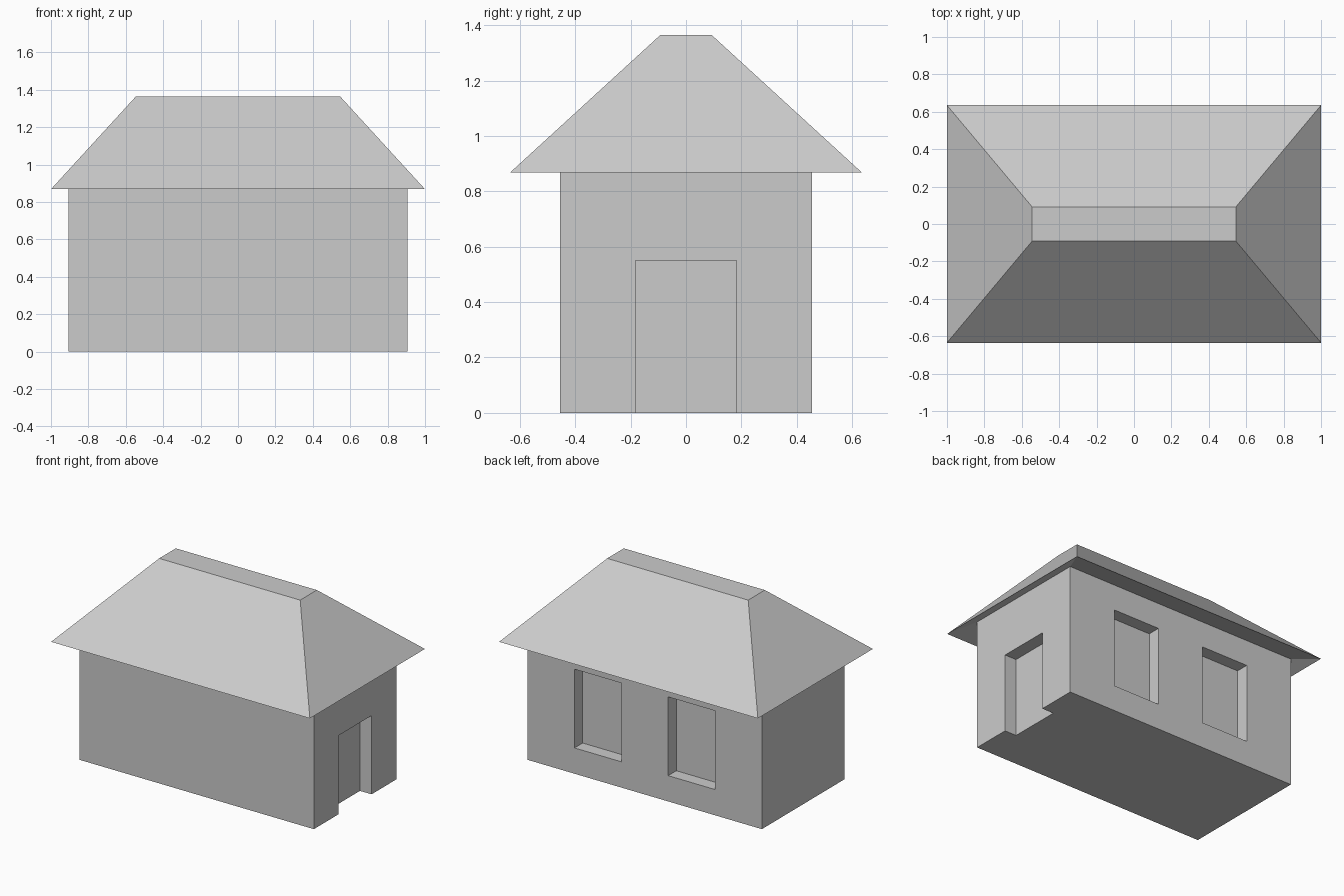
import bpy
import bmesh
from mathutils import Matrix, Vector

default_cube = bpy.data.objects.get("Cube")
if default_cube:
    bpy.data.objects.remove(default_cube, do_unlink=True)

WALL_X, WALL_Y, WALL_TOP = 0.905, 0.455, 0.91
RECESS = 0.09

# Single plain material
grey = bpy.data.materials.new("plain_grey")
grey.use_nodes = True
colour = (0.6, 0.6, 0.6, 1.0)
grey.diffuse_color = colour
grey.node_tree.nodes["Principled BSDF"].inputs["Base Color"].default_value = colour


def add_object(name, bm):
    mesh = bpy.data.meshes.new(name)
    bm.to_mesh(mesh)
    bm.free()
    mesh.materials.append(grey)
    obj = bpy.data.objects.new(name, mesh)
    bpy.context.collection.objects.link(obj)
    return obj


def add_box(name, low, high):
    low, high = Vector(low), Vector(high)
    bm = bmesh.new()
    bmesh.ops.create_cube(bm, size=1, matrix=Matrix.Translation((low + high) / 2)
                          @ Matrix.Diagonal((*(high - low), 1)))
    return add_object(name, bm)


def cut(target, cutter):
    mod = target.modifiers.new("recess", 'BOOLEAN')
    mod.operation = 'DIFFERENCE'
    mod.solver = 'EXACT'
    mod.object = cutter
    bpy.context.view_layer.objects.active = target
    bpy.ops.object.modifier_apply(modifier=mod.name)
    bpy.data.objects.remove(cutter, do_unlink=True)


# Walls, with a doorway at one end and two blind windows at the back
walls = add_box("walls", (-WALL_X, -WALL_Y, 0), (WALL_X, WALL_Y, WALL_TOP))
cut(walls, add_box("doorway_cutter", (WALL_X - RECESS, -0.182, -0.1), (1.1, 0.182, 0.55)))
for side in (-1, 1):
    centre = side * 0.362
    cut(walls, add_box("window_cutter", (centre - 0.181, WALL_Y - RECESS, 0.18),
                       (centre + 0.181, 0.6, 0.73)))

# The walls are open under the roof
bm = bmesh.new()
bm.from_mesh(walls.data)
hidden = [f for f in bm.faces if f.calc_center_median().z > WALL_TOP - 0.001]
bmesh.ops.delete(bm, geom=hidden, context='FACES')
bm.to_mesh(walls.data)
bm.free()

# Hipped roof: wall top flares down to the eaves, then rises to a flat ridge
bm = bmesh.new()
rings = []
for hx, hy, z in ((WALL_X, WALL_Y, WALL_TOP), (1.0, 0.635, 0.868), (0.545, 0.092, 1.365)):
    rings.append([bm.verts.new((sx * hx, sy * hy, z))
                  for sx, sy in ((-1, -1), (1, -1), (1, 1), (-1, 1))])
for lower, upper in zip(rings, rings[1:]):
    for i in range(4):
        j = (i + 1) % 4
        bm.faces.new((lower[i], lower[j], upper[j], upper[i]))
bm.faces.new(rings[-1])
add_object("roof", bm)
